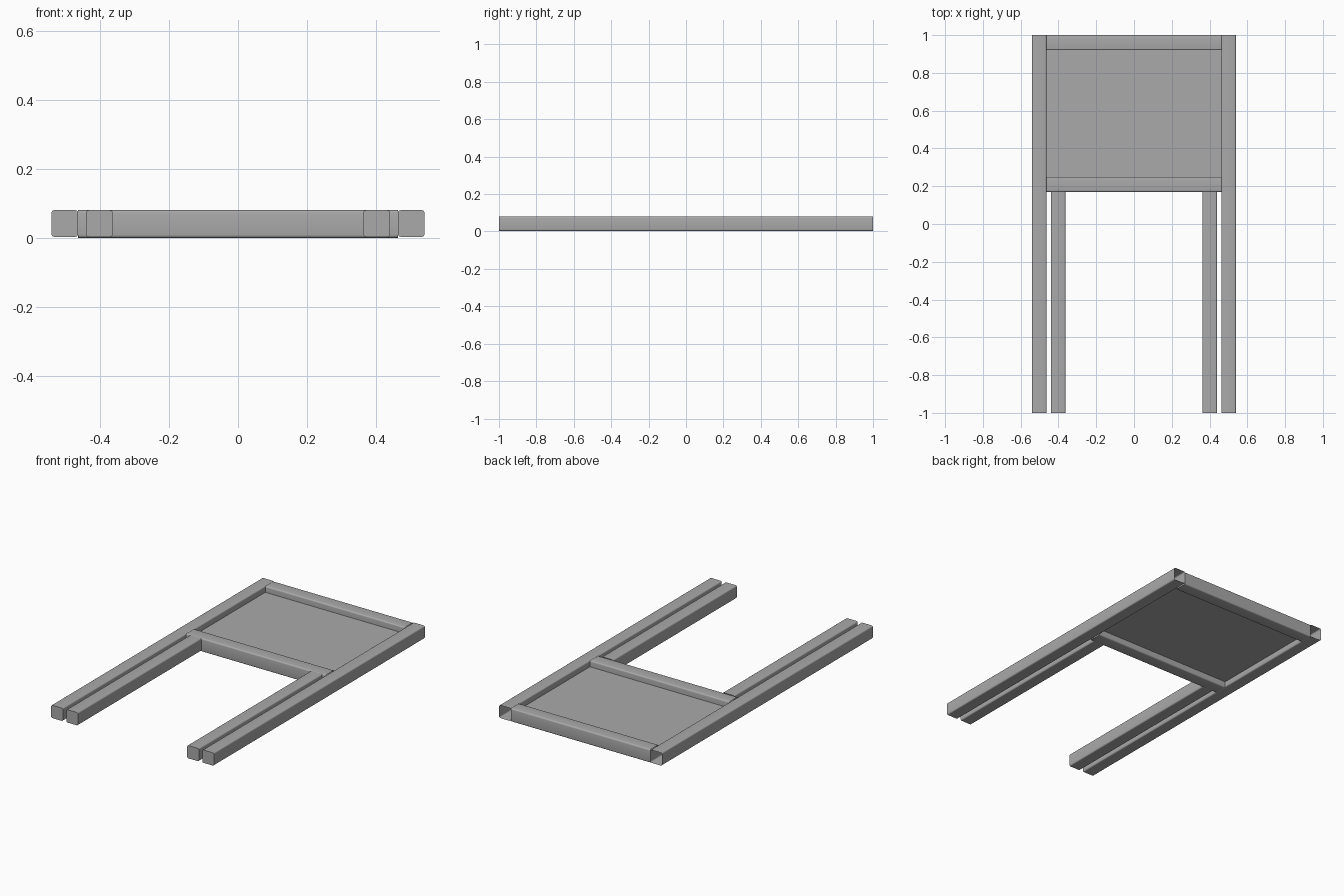
import bpy
import bmesh
import math
from mathutils import Vector

cube = bpy.data.objects.get("Cube")
if cube:
    bpy.data.objects.remove(cube, do_unlink=True)

# Single plain metal colour
GREY = (0.4, 0.4, 0.4, 1.0)
metal = bpy.data.materials.new("plain grey metal")
metal.use_nodes = True
metal.diffuse_color = GREY
metal.node_tree.nodes["Principled BSDF"].inputs["Base Color"].default_value = GREY

UP = Vector((0, 0, 1))
RADIUS = 0.008
TUBE = 0.077
RAIL_X = 0.5015
LEG_X = 0.4015
TUBE_Z = 0.0415
INNER_X = RAIL_X - TUBE / 2


def add_object(name, bm):
    mesh = bpy.data.meshes.new(name)
    bm.to_mesh(mesh)
    bm.free()
    mesh.materials.append(metal)
    obj = bpy.data.objects.new(name, mesh)
    bpy.context.collection.objects.link(obj)
    bpy.ops.object.select_all(action="DESELECT")
    obj.select_set(True)
    bpy.context.view_layer.objects.active = obj
    bpy.ops.object.shade_smooth_by_angle(angle=math.radians(35))


def rounded_square(size, steps=4):
    """Outline of a square tube, counter-clockwise around its centre."""
    flat = size / 2 - RADIUS
    points = []
    for corner, (sx, sy) in enumerate([(1, 1), (-1, 1), (-1, -1), (1, -1)]):
        for i in range(steps + 1):
            a = math.pi / 2 * (corner + i / steps)
            points.append((sx * flat + RADIUS * math.cos(a),
                           sy * flat + RADIUS * math.sin(a)))
    return points


def tube(name, start, end, size, cap_start=False):
    """Thin rounded square tube, open at the end and optionally capped at the start."""
    start, end = Vector(start), Vector(end)
    side = UP.cross((end - start).normalized())
    outline = rounded_square(size)
    bm = bmesh.new()
    first, last = [[bm.verts.new(c + side * u + UP * v) for u, v in outline]
                   for c in (start, end)]
    for i in range(len(outline)):
        bm.faces.new((first[i - 1], first[i], last[i], last[i - 1]))
    if cap_start:
        bm.faces.new(first[::-1])
    add_object(name, bm)


# Long side rails and short inner legs
for label, s in (("left", 1), ("right", -1)):
    tube(label + "_side_rail", (s * RAIL_X, -1, TUBE_Z), (s * RAIL_X, 1, TUBE_Z),
         TUBE, cap_start=True)
    tube(label + "_inner_leg", (s * LEG_X, -1, TUBE_Z), (s * LEG_X, 0.172, TUBE_Z),
         TUBE, cap_start=True)

# Cross rails closing the frame
for label, y in (("front", 0.21), ("back", 0.96)):
    tube(label + "_cross_rail", (-INNER_X, y, 0.04), (INNER_X, y, 0.04), 0.08)

# Thin panel set halfway up inside the frame
bm = bmesh.new()
bmesh.ops.create_cube(bm, size=1)
bmesh.ops.scale(bm, vec=(2 * INNER_X, 0.67, 0.006), verts=bm.verts)
bmesh.ops.translate(bm, vec=(0, 0.585, 0.04), verts=bm.verts)
add_object("panel", bm)
